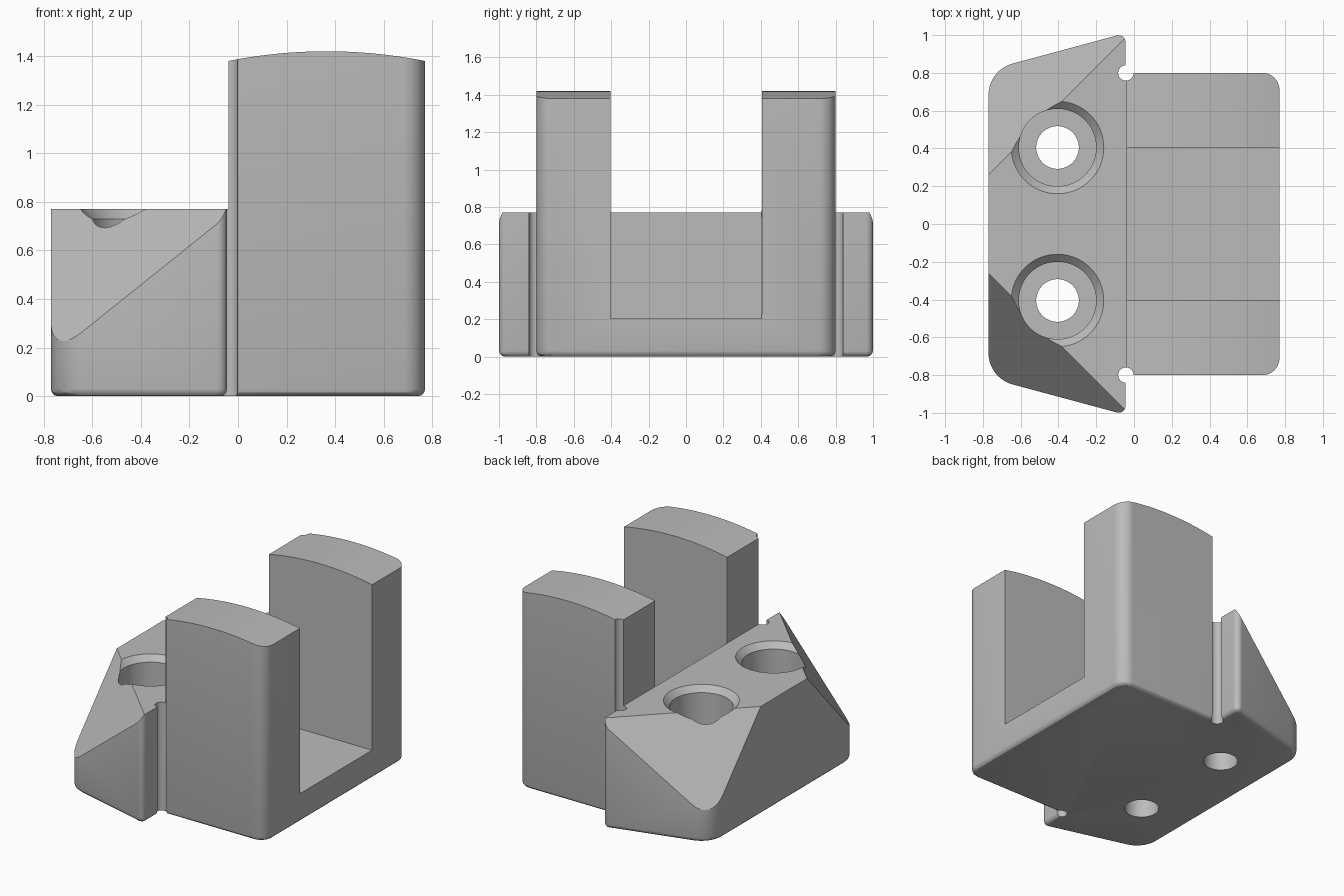
import bpy
import bmesh
from math import radians, sin, cos, tan, pi, sqrt
from mathutils import Matrix, Vector

if "Cube" in bpy.data.objects:
    bpy.data.objects.remove(bpy.data.objects["Cube"], do_unlink=True)

JOIN_X = -0.04      # where the flange meets the block
FLANGE_Z = 0.77
SIDES = (1, -1)


def new_object(name, bm, matrix=Matrix()):
    bmesh.ops.remove_doubles(bm, verts=bm.verts, dist=1e-5)
    bmesh.ops.recalc_face_normals(bm, faces=bm.faces)
    bm.transform(matrix)
    mesh = bpy.data.meshes.new(name)
    bm.to_mesh(mesh)
    bm.free()
    obj = bpy.data.objects.new(name, mesh)
    bpy.context.collection.objects.link(obj)
    return obj


def prism_mesh(points, low, high):
    bm = bmesh.new()
    bottom = [bm.verts.new((x, y, low)) for x, y in points]
    top = [bm.verts.new((x, y, high)) for x, y in points]
    bm.faces.new(bottom)
    bm.faces.new(top)
    for i in range(len(points)):
        j = (i + 1) % len(points)
        bm.faces.new((bottom[i], bottom[j], top[j], top[i]))
    return bm


def lathe(name, profile, x, y, steps=64):
    bm = bmesh.new()
    verts = [bm.verts.new((r, 0, z)) for r, z in profile]
    edges = [bm.edges.new(pair) for pair in zip(verts, verts[1:])]
    bmesh.ops.spin(bm, geom=verts + edges, cent=(0, 0, 0), axis=(0, 0, 1),
                   angle=2 * pi, steps=steps)
    return new_object(name, bm, Matrix.Translation((x, y, 0)))


def rounded(corners, steps=10):
    """Replace each (x, y, radius) corner of a closed outline by an arc."""
    result = []
    for i, (x, y, r) in enumerate(corners):
        p = Vector((x, y))
        if r == 0:
            result.append(p)
            continue
        a = (Vector(corners[i - 1][:2]) - p).normalized()
        b = (Vector(corners[(i + 1) % len(corners)][:2]) - p).normalized()
        half = a.angle(b) / 2
        center = p + (a + b).normalized() * r / sin(half)
        start = p + a * r / tan(half) - center
        end = p + b * r / tan(half) - center
        sweep = pi - 2 * half
        for k in range(steps + 1):
            t = k / steps
            result.append(center + (start * sin((1 - t) * sweep)
                                    + end * sin(t * sweep)) / sin(sweep))
    return result


def cut(target, cutter):
    mod = target.modifiers.new("cut", 'BOOLEAN')
    mod.operation = 'DIFFERENCE'
    mod.solver = 'EXACT'
    mod.object = cutter
    bpy.context.view_layer.objects.active = target
    bpy.ops.object.modifier_apply(modifier=mod.name)
    bpy.data.objects.remove(cutter, do_unlink=True)


# Body: plan outline with rounded corners, extruded, bottom rim rounded
half = [(-0.77, 0.815, 0.17), (-0.045, 1.01, 0.036),
        (-0.045, 0.80, 0), (0.77, 0.80, 0.09)]
outline = rounded(half + [(x, -y, r) for x, y, r in reversed(half)])
bm = prism_mesh(outline, 0, 1.5)
bmesh.ops.recalc_face_normals(bm, faces=bm.faces)
rim = [e for e in bm.edges if all(v.co.z < 0.001 for v in e.verts)]
bmesh.ops.bevel(bm, geom=rim, offset=0.03, segments=3, profile=0.5,
                affect='EDGES', clamp_overlap=False)
body = new_object("bracket_body", bm)

# Flange step and arched top of the block
upright = Matrix.Rotation(pi / 2, 4, 'X')
arch = []
for k in range(33):
    x = JOIN_X + (0.9 - JOIN_X) * k / 32
    arch.append((x, 1.42 - 0.04 * ((x - 0.365) / 0.405) ** 2))
profile = [(-1, 1.7), (-1, FLANGE_Z), (JOIN_X, FLANGE_Z)] + arch + [(0.9, 1.7)]
cut(body, new_object("top_cutter", prism_mesh(profile, -1.5, 1.5), upright))

# Slot between the two posts
slot = [(JOIN_X, 0.205), (1, 0.205), (1, 1.8), (JOIN_X, 1.8)]
cut(body, new_object("slot_cutter", prism_mesh(slot, -0.405, 0.405), upright))

# Sloped flange corners
edge, slope = 1.03 / sqrt(2), 1.55
wedge = [(edge - 0.13 / slope, FLANGE_Z + 0.13), (1.6, FLANGE_Z + 0.13),
         (1.6, FLANGE_Z - slope * (1.6 - edge))]
for side in SIDES:
    turn = Matrix.Rotation(side * radians(135), 4, 'Z') @ upright
    cut(body, new_object("corner_cutter", prism_mesh(wedge, -2, 2), turn))

# Relief grooves and counterbored screw holes
groove = [(0, -0.2), (0.041, -0.2), (0.041, 1.7), (0, 1.7)]
bore = [(0, -0.2), (0.113, -0.2), (0.113, 0.2), (0.205, 0.2),
        (0.205, 0.73), (0.275, 0.80), (0, 0.80)]
for side in SIDES:
    cut(body, lathe("groove_cutter", groove, -0.043, side * 0.80, 24))
    cut(body, lathe("hole_cutter", bore, -0.405, side * 0.405))

# Material and shading
grey = bpy.data.materials.new("light_grey")
grey.use_nodes = True
color = (0.5, 0.5, 0.5, 1)
grey.diffuse_color = color
grey.node_tree.nodes["Principled BSDF"].inputs["Base Color"].default_value = color
body.data.materials.clear()
body.data.materials.append(grey)
for poly in body.data.polygons:
    poly.material_index = 0
bpy.ops.object.select_all(action='DESELECT')
body.select_set(True)
bpy.context.view_layer.objects.active = body
bpy.ops.object.shade_smooth_by_angle(angle=radians(30))
